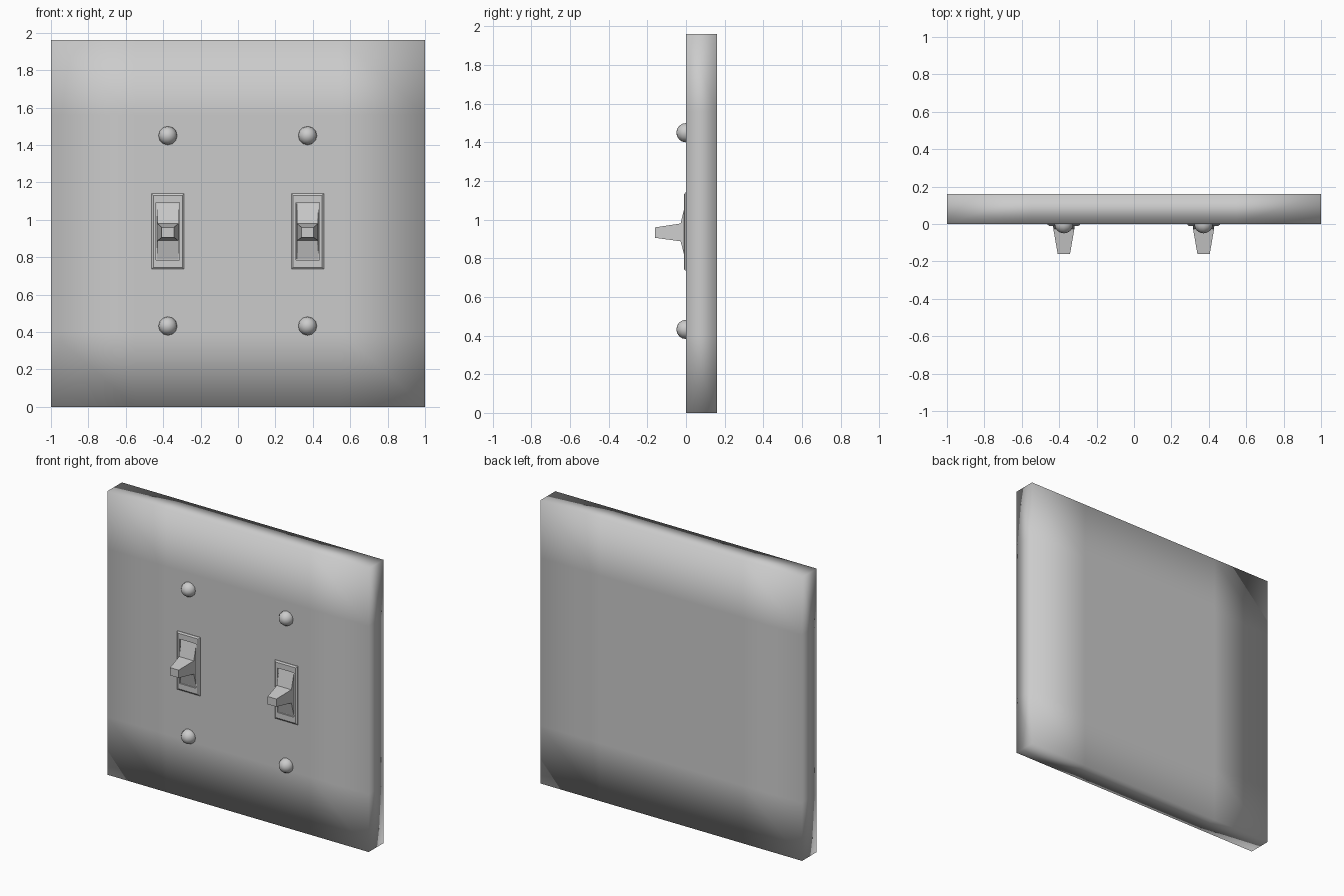
import bpy, bmesh
from mathutils import Vector, Matrix

if "Cube" in bpy.data.objects:
    bpy.data.objects.remove(bpy.data.objects["Cube"])


def finish(name, bm, smooth=False):
    bmesh.ops.recalc_face_normals(bm, faces=bm.faces[:])
    me = bpy.data.meshes.new(name)
    bm.to_mesh(me)
    bm.free()
    for p in me.polygons:
        p.use_smooth = smooth
    ob = bpy.data.objects.new(name, me)
    bpy.context.collection.objects.link(ob)
    return ob


def loft(name, rings, cap_start=True):
    """Skin rectangles given as (cx, half_width, z_low, z_high, y)."""
    bm = bmesh.new()
    loops = [[bm.verts.new((cx + sx * hw, y, z))
              for sx, z in ((-1, z0), (1, z0), (1, z1), (-1, z1))]
             for cx, hw, z0, z1, y in rings]
    for a, b in zip(loops, loops[1:]):
        for i in range(4):
            j = (i + 1) % 4
            bm.faces.new((a[i], a[j], b[j], b[i]))
    if cap_start:
        bm.faces.new(loops[0])
    bm.faces.new(loops[-1])
    return finish(name, bm)


# Wall plate: square-edged slab with soft shading that flattens in the middle
bm = bmesh.new()
bmesh.ops.create_cube(bm, size=1, matrix=Matrix.Translation((0, 0.08, 0.98))
                      @ Matrix.Diagonal((2, 0.16, 1.96, 1)))
for co, no in [((x, 0, 0), (1, 0, 0)) for x in (-0.55, 0.55)] + \
              [((0, 0, z), (0, 0, 1)) for z in (0.4, 1.56)]:
    bmesh.ops.bisect_plane(bm, geom=bm.verts[:] + bm.edges[:] + bm.faces[:],
                           plane_co=Vector(co), plane_no=Vector(no))
finish("wall_plate", bm, smooth=True)

for side, cx in (("left", -0.375), ("right", 0.372)):
    # Thin bevelled frame with a shallow recess
    loft(f"{side}_frame", [
        (cx, 0.087, 0.736, 1.140, 0.001),
        (cx, 0.087, 0.736, 1.140, -0.004),
        (cx, 0.077, 0.746, 1.130, -0.011),
        (cx, 0.063, 0.785, 1.092, -0.011),
        (cx, 0.063, 0.785, 1.092, -0.002),
    ], cap_start=False)

    # Rocker slopes flowing into the tapered lever
    loft(f"{side}_toggle", [
        (cx, 0.058, 0.785, 1.092, -0.001),
        (cx, 0.056, 0.888, 0.980, -0.028),
        (cx, 0.033, 0.906, 0.960, -0.16),
    ])

    # Domed screw heads
    for level, z in (("lower", 0.432), ("upper", 1.45)):
        bm = bmesh.new()
        bmesh.ops.create_uvsphere(
            bm, u_segments=12, v_segments=8, radius=0.05,
            matrix=Matrix.Translation((cx, 0, z)) @ Matrix.Rotation(1.5707963, 4, 'X'))
        bmesh.ops.bisect_plane(bm, geom=bm.verts[:] + bm.edges[:] + bm.faces[:],
                               plane_co=Vector((0, 0.0005, 0)),
                               plane_no=Vector((0, 1, 0)), clear_outer=True)
        finish(f"{side}_{level}_screw", bm, smooth=True)
